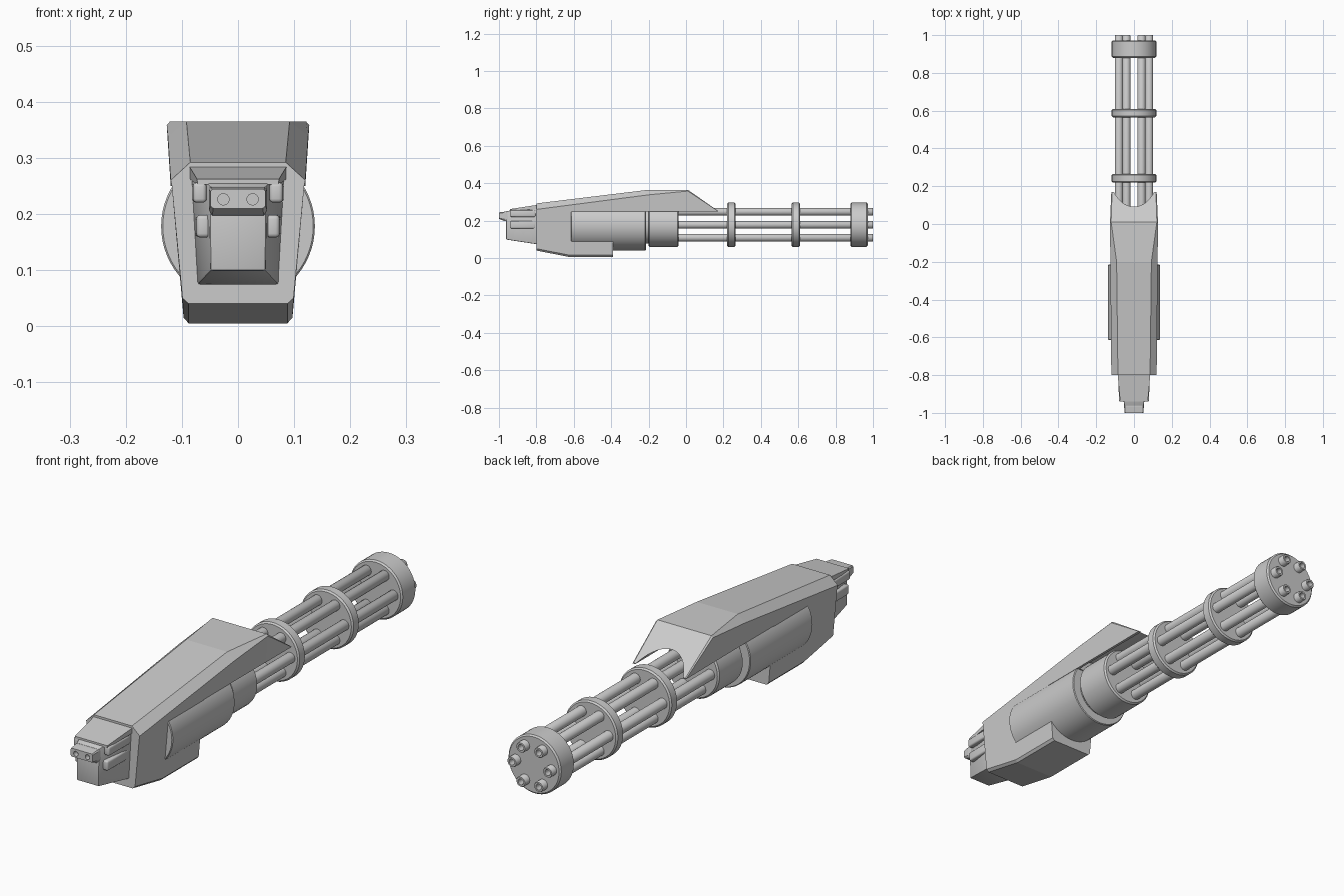
import bpy, bmesh, math
from mathutils import Vector

if "Cube" in bpy.data.objects:
    bpy.data.objects.remove(bpy.data.objects["Cube"])

AXIS_Z = 0.178  # height of the barrel axis


def finish(name, bm):
    bmesh.ops.recalc_face_normals(bm, faces=bm.faces)
    me = bpy.data.meshes.new(name)
    bm.to_mesh(me)
    bm.free()
    ob = bpy.data.objects.new(name, me)
    bpy.context.collection.objects.link(ob)
    return ob


def activate(ob):
    bpy.ops.object.select_all(action='DESELECT')
    ob.select_set(True)
    bpy.context.view_layer.objects.active = ob


def smooth(ob):
    activate(ob)
    bpy.ops.object.shade_smooth_by_angle(angle=math.radians(35))
    return ob


def bevel(ob, width, segments=2):
    m = ob.modifiers.new("bevel", 'BEVEL')
    m.width, m.segments = width, segments
    m.limit_method = 'ANGLE'
    activate(ob)
    bpy.ops.object.modifier_apply(modifier=m.name)
    return smooth(ob)


def loft(name, stations):
    """Skin (y, [(half_width, z), ...]) sections, mirrored in x."""
    bm = bmesh.new()
    rings = []
    for y, half in stations:
        pts = half + [(-x, z) for x, z in reversed(half)]
        rings.append([bm.verts.new((x, y, z)) for x, z in pts])
    n = len(rings[0])
    for a, b in zip(rings, rings[1:]):
        for i in range(n):
            j = (i + 1) % n
            bm.faces.new((a[i], a[j], b[j], b[i]))
    bm.faces.new(rings[0])
    bm.faces.new(rings[-1])
    return finish(name, bm)


def lathe(name, profile, x=0.0, z=AXIS_Z, sides=48):
    """Spin (y, radius) points around an axis parallel to y."""
    bm = bmesh.new()
    rings = []
    for y, r in profile:
        rings.append([bm.verts.new((x + r * math.cos(t * math.tau / sides), y,
                                    z + r * math.sin(t * math.tau / sides)))
                      for t in range(sides)])
    for a, b in zip(rings, rings[1:]):
        for i in range(sides):
            j = (i + 1) % sides
            bm.faces.new((a[i], a[j], b[j], b[i]))
    bm.faces.new(rings[0])
    bm.faces.new(rings[-1])
    return smooth(finish(name, bm))


def disc(name, y0, y1, r, c=0.006, **kw):
    return lathe(name, [(y0, r - c), (y0 + c, r), (y1 - c, r), (y1, r - c)], **kw)


def cut(ob, cutter):
    m = ob.modifiers.new("cut", 'BOOLEAN')
    m.operation, m.solver, m.object = 'DIFFERENCE', 'EXACT', cutter
    activate(ob)
    bpy.ops.object.modifier_apply(modifier=m.name)
    bpy.data.objects.remove(cutter)


# Upper cover: chamfered wedge ending in a sloped hood over the barrels
cover = loft("upper_cover", [
    (-0.80, [(0.118, 0.25), (0.120, 0.260), (0.085, 0.292)]),
    (-0.20, [(0.118, 0.25), (0.125, 0.338), (0.092, 0.365)]),
    (0.01, [(0.119, 0.25), (0.127, 0.358), (0.121, 0.365)]),
    (0.17, [(0.120, 0.25), (0.120, 0.251), (0.116, 0.253)])])
cut(cover, lathe("hood_cutter", [(-0.21, 0.13), (0.4, 0.13)], sides=64))

# Lower housing with sloped chin
loft("lower_housing", [
    (-0.80, [(0.088, 0.040), (0.099, 0.050), (0.118, 0.25)]),
    (-0.62, [(0.088, 0.005), (0.097, 0.015), (0.118, 0.25)]),
    (-0.39, [(0.088, 0.005), (0.097, 0.015), (0.118, 0.25)])])

# Drum, neck and barrel collar
disc("drum", -0.615, -0.215, 0.137, 0.003, sides=64)
lathe("neck", [(-0.23, 0.10), (-0.18, 0.10)])
disc("barrel_collar", -0.20, -0.04, 0.118)

# Clamp rings and muzzle plate
disc("rear_clamp", 0.22, 0.265, 0.118)
disc("middle_clamp", 0.565, 0.61, 0.118)
disc("muzzle_plate", 0.88, 0.972, 0.118)

# Six hollow barrels
for i in range(6):
    a = i * math.tau / 6
    lathe("barrel_%d" % (i + 1),
          [(-0.06, 0.021), (0.997, 0.021), (1.0, 0.019), (1.0, 0.012), (0.95, 0.012)],
          x=0.08 * math.cos(a), z=AXIS_Z + 0.08 * math.sin(a), sides=24)

# Rear mount: tapered core
core = loft("mount_core", [
    (-0.79, [(0.073, 0.073), (0.085, 0.278)]),
    (-0.87, [(0.062, 0.085), (0.066, 0.268)]),
    (-0.962, [(0.049, 0.099), (0.051, 0.25)])])
bevel(core, 0.004)

# Visor plate over the mount
visor = loft("mount_visor", [
    (-0.79, [(0.086, 0.262), (0.087, 0.285)]),
    (-0.94, [(0.072, 0.252), (0.073, 0.262)])])

# Protruding socket block with two round sockets
block = loft("socket_block", [
    (-0.93, [(0.046, 0.196), (0.052, 0.207), (0.052, 0.243), (0.048, 0.25)]),
    (-0.97, [(0.046, 0.197), (0.052, 0.207), (0.052, 0.243), (0.048, 0.248)]),
    (-1.0, [(0.044, 0.210), (0.049, 0.214), (0.049, 0.240), (0.046, 0.244)])])
for s in (-1, 1):
    cut(block, lathe("socket_cutter", [(-1.05, 0.010), (-0.98, 0.010)],
                     x=0.026 * s, z=0.226, sides=24))

# Side rails of the mount, two per side
for s, side in ((-1, "left"), (1, "right")):
    for label, x, z, h in (("upper", 0.070, 0.238, 0.036), ("lower", 0.064, 0.178, 0.040)):
        bm = bmesh.new()
        bmesh.ops.create_cube(bm, size=1)
        bmesh.ops.scale(bm, vec=(0.024, 0.135, h), verts=bm.verts)
        # front end is slightly closer to the centre
        for v in bm.verts:
            if v.co.y < 0:
                v.co.x -= 0.002 * s
        bmesh.ops.translate(bm, vec=Vector((x * s, -0.872, z)), verts=bm.verts)
        bevel(finish("%s_%s_rail" % (side, label), bm), 0.007, 3)
